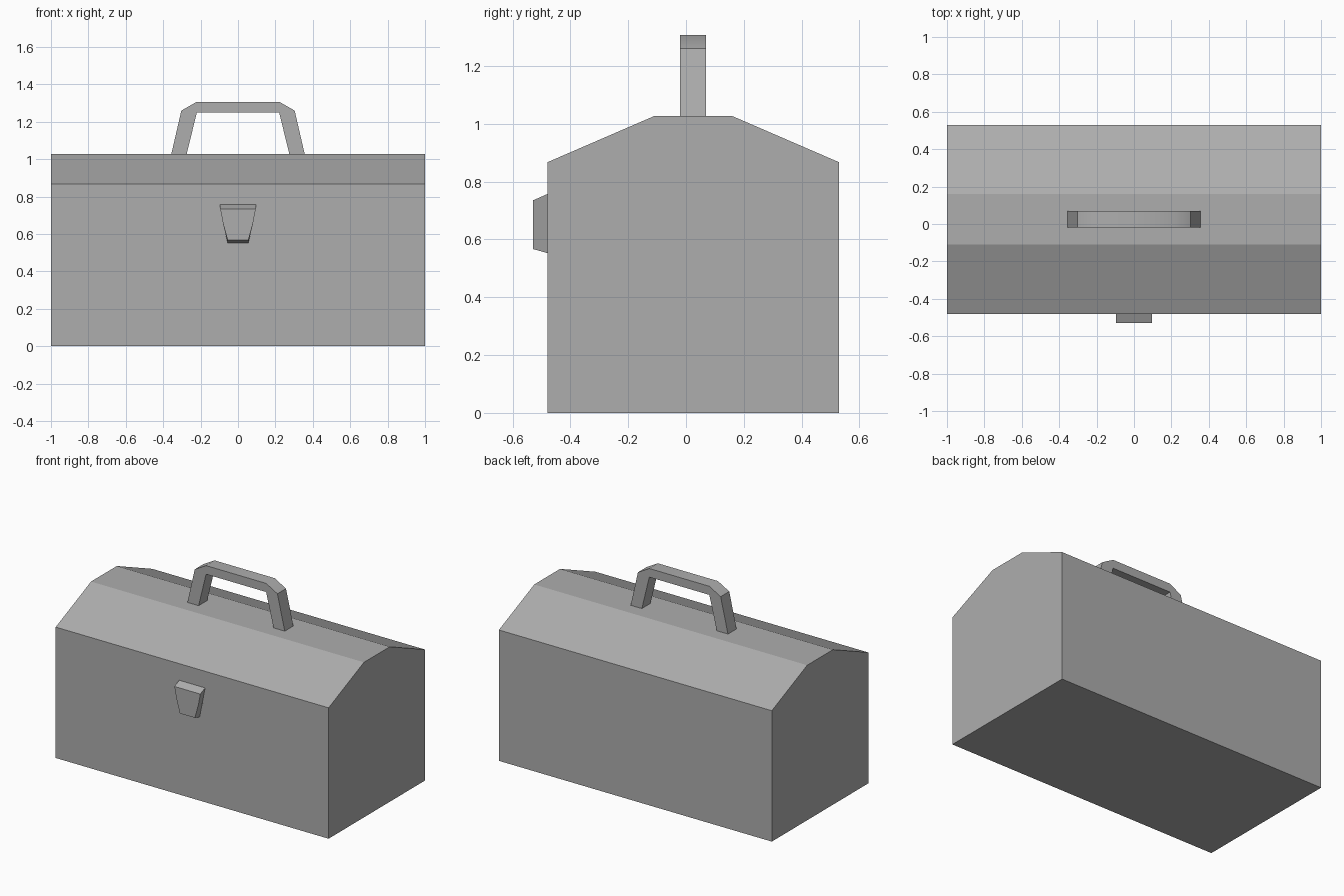
import bpy
import bmesh
import math
from mathutils import Vector

default = bpy.data.objects.get("Cube")
if default:
    bpy.data.objects.remove(default)

# One mid grey for every part
grey = bpy.data.materials.new("mid_grey")
grey.use_nodes = True
colour = (0.42, 0.42, 0.42, 1)
grey.diffuse_color = colour
grey.node_tree.nodes["Principled BSDF"].inputs["Base Color"].default_value = colour


def prism(name, profile, axis, start, end, adjust=None):
    """Extrude a (horizontal, z) profile along axis 'x' or 'y'."""
    bm = bmesh.new()

    def place(h, z):
        return (start, h, z) if axis == "x" else (h, start, z)

    face = bm.faces.new([bm.verts.new(place(h, z)) for h, z in profile])
    result = bmesh.ops.extrude_face_region(bm, geom=[face], use_keep_orig=True)
    moved = [g for g in result["geom"] if isinstance(g, bmesh.types.BMVert)]
    length = end - start
    offset = Vector((length, 0, 0)) if axis == "x" else Vector((0, length, 0))
    bmesh.ops.translate(bm, verts=moved, vec=offset)
    if adjust:
        for v in bm.verts:
            adjust(v)
    bmesh.ops.recalc_face_normals(bm, faces=bm.faces[:])
    mesh = bpy.data.meshes.new(name)
    bm.to_mesh(mesh)
    bm.free()
    mesh.materials.append(grey)
    obj = bpy.data.objects.new(name, mesh)
    bpy.context.collection.objects.link(obj)
    return obj


# Box with bevelled lid
prism("box_body",
      [(-0.48, 0), (0.53, 0), (0.53, 0.867), (0.16, 1.027), (-0.11, 1.027), (-0.48, 0.867)],
      "x", -1, 1)

# Carrying handle, an arch mirrored about the middle, softened across the top bends
half = [(0.22, 1.25), (0.275, 1.025), (0.357, 1.025), (0.303, 1.26), (0.22, 1.307)]
handle = prism("carry_handle", half + [(-x, z) for x, z in reversed(half)], "y", -0.02, 0.07)
bpy.context.view_layer.objects.active = handle
handle.select_set(True)
bpy.ops.object.shade_smooth_by_angle(angle=math.radians(38))
handle.select_set(False)


# Latch wedge, curving in towards the bottom
def taper(v):
    if v.co.z < 0.6:
        v.co.x *= 0.58
    elif v.co.z < 0.7:
        v.co.x *= 0.85


prism("front_latch",
      [(-0.53, 0.567), (-0.48, 0.553), (-0.48, 0.66), (-0.48, 0.757), (-0.53, 0.735), (-0.53, 0.66)],
      "x", -0.095, 0.095, taper)
